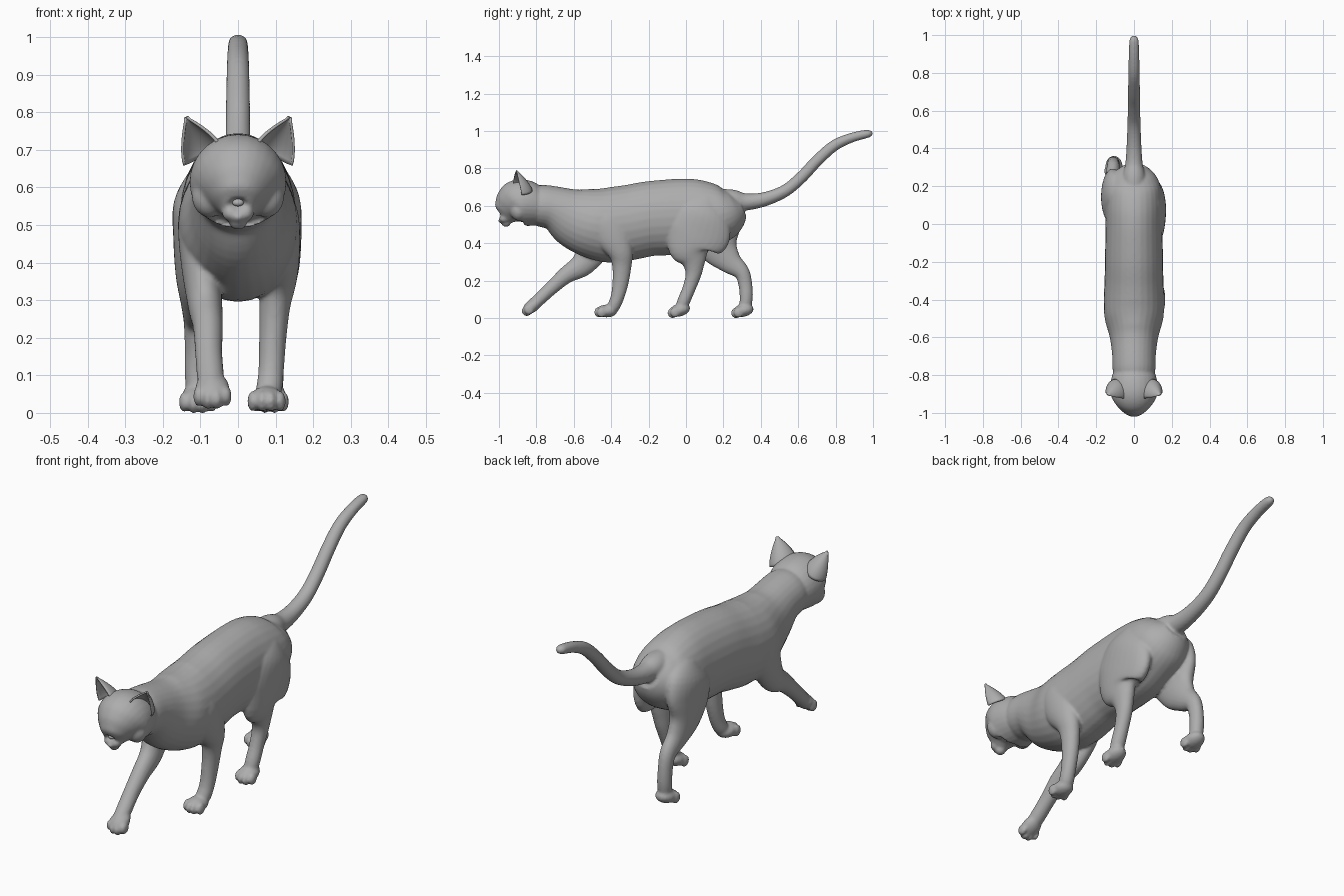
import bpy, bmesh, math
from mathutils import Vector, Matrix

if "Cube" in bpy.data.objects:
    bpy.data.objects.remove(bpy.data.objects["Cube"])

grey = bpy.data.materials.new("grey")
grey.diffuse_color = (0.42, 0.42, 0.42, 1)
grey.use_nodes = True
grey.node_tree.nodes["Principled BSDF"].inputs["Base Color"].default_value = grey.diffuse_color


def spline(rows, steps):
    """Catmull-Rom through rows of any width."""
    out, n = [], len(rows)
    for i in range(n - 1):
        a, b, c, d = (rows[max(0, min(n - 1, i + k))] for k in (-1, 0, 1, 2))
        for s in range(steps):
            t = s / steps
            out.append([0.5 * (2 * q + (r - p) * t + (2 * p - 5 * q + 4 * r - w) * t * t
                               + (3 * q - p - 3 * r + w) * t ** 3) for p, q, r, w in zip(a, b, c, d)])
    return out + [list(rows[-1])]


def loft(bm, rows, steps=5, sides=28):
    """Closed tube; rows are x, y, z, half width across x, half thickness."""
    pts = spline(rows, steps)
    rings = []
    for i, (x, y, z, rx, rn) in enumerate(pts):
        p, q = pts[max(i - 1, 0)], pts[min(i + 1, len(pts) - 1)]
        tan = Vector((0, q[1] - p[1], q[2] - p[2])).normalized()
        up = tan.cross(Vector((1, 0, 0)))
        rings.append([bm.verts.new(Vector((x, y, z)) + Vector((1, 0, 0)) * max(rx, .003) * math.cos(a)
                                   + up * max(rn, .003) * math.sin(a))
                      for a in (2 * math.pi * k / sides for k in range(sides))])
    for r0, r1 in zip(rings, rings[1:]):
        for k in range(sides):
            j = (k + 1) % sides
            bm.faces.new((r0[k], r0[j], r1[j], r1[k]))
    bm.faces.new(rings[0][::-1])
    bm.faces.new(rings[-1])


def ball(bm, centre, radii, tilt=0, turn=0):
    m = (Matrix.Translation(centre) @ Matrix.Rotation(turn, 4, 'Z') @ Matrix.Rotation(tilt, 4, 'X')
         @ Matrix.Diagonal((*radii, 1)))
    bmesh.ops.create_uvsphere(bm, u_segments=20, v_segments=12, radius=1, matrix=m)


def paw(bm, x, y, z, tilt=0):
    """Paw pad with four toes."""
    turn = Matrix.Rotation(tilt, 3, 'X')
    ball(bm, (x, y, z), (.046, .058, .034), tilt)
    for k, back in ((-1.5, .014), (-.5, 0), (.5, 0), (1.5, .014)):
        p = Vector((x, y, z)) + turn @ Vector((k * .0245, -.04 + back, -.006))
        ball(bm, p, (.0145, .027, .028), tilt)


def finish(name, bm):
    bmesh.ops.recalc_face_normals(bm, faces=bm.faces)
    me = bpy.data.meshes.new(name)
    bm.to_mesh(me)
    bm.free()
    me.materials.append(grey)
    for p in me.polygons:
        p.use_smooth = True
    ob = bpy.data.objects.new(name, me)
    bpy.context.collection.objects.link(ob)
    return ob


bm = bmesh.new()
# torso and neck: y, top, bottom, half width
torso = [(-.86, .70, .52, .09), (-.78, .712, .49, .112), (-.70, .705, .465, .115), (-.60, .70, .375, .128),
         (-.50, .695, .32, .155), (-.40, .70, .295, .16), (-.30, .712, .31, .156), (-.20, .73, .33, .154),
         (-.10, .74, .335, .152), (0, .745, .34, .15), (.10, .737, .36, .15), (.20, .71, .41, .14),
         (.26, .685, .47, .11), (.30, .65, .54, .06)]
loft(bm, [(0, y, (t + b) / 2, w, (t - b) / 2) for y, t, b, w in torso])
# head
head = [(-.74, .69, .52, .09), (-.80, .715, .495, .115), (-.86, .738, .488, .128), (-.90, .738, .485, .125),
        (-.93, .705, .485, .104), (-.955, .655, .487, .076), (-.972, .61, .49, .05), (-.985, .577, .50, .03),
        (-.99, .56, .52, .012)]
loft(bm, [(0, y, (t + b) / 2, w, (t - b) / 2) for y, t, b, w in head])
# whisker pads, chin and cheeks
for s in (-1, 1):
    ball(bm, (s * .018, -.972, .531), (.025, .027, .022))
    ball(bm, (s * .075, -.895, .575), (.048, .045, .055))
ball(bm, (0, -.962, .505), (.024, .024, .018))
# tail
loft(bm, [(0, .18, .63, .06, .06), (.0, .25, .628, .06, .058), (0, .32, .62, .046, .046), (0, .42, .635, .039, .038),
          (0, .53, .68, .035, .033), (0, .62, .755, .033, .032), (0, .70, .84, .032, .031),
          (0, .79, .92, .03, .03), (0, .88, .962, .028, .026), (0, .96, .983, .026, .023),
          (0, .985, .986, .02, .018), (0, .998, .987, .008, .008)])
# planted front leg
loft(bm, [(.09, -.46, .60, .04, .05), (.105, -.43, .53, .055, .09), (.112, -.39, .44, .053, .095),
          (.108, -.35, .35, .048, .067), (.098, -.343, .28, .041, .052), (.092, -.35, .19, .036, .043),
          (.088, -.367, .11, .034, .036), (.082, -.39, .055, .034, .033), (.08, -.40, .03, .02, .02)])
paw(bm, .076, -.425, .037)
# reaching front leg
loft(bm, [(-.09, -.43, .58, .04, .05), (-.105, -.45, .50, .053, .09), (-.10, -.48, .40, .052, .09),
          (-.088, -.55, .29, .046, .066), (-.08, -.64, .23, .04, .046), (-.078, -.72, .16, .036, .037),
          (-.073, -.79, .095, .036, .034), (-.07, -.83, .065, .03, .03)])
paw(bm, -.068, -.822, .064, .6)
# forward hind leg
loft(bm, [(.08, .12, .64, .05, .07), (.10, .09, .56, .066, .15), (.108, .055, .45, .06, .18),
          (.108, .025, .37, .052, .125), (.1, .04, .30, .042, .066), (.094, .04, .235, .036, .043),
          (.09, .017, .16, .033, .035), (.088, -.01, .095, .034, .034), (.086, -.03, .045, .03, .03)])
paw(bm, .084, -.035, .042, .25)
# trailing hind leg
loft(bm, [(-.08, .12, .64, .05, .07), (-.105, .14, .56, .066, .14), (-.115, .15, .46, .057, .145),
          (-.117, .18, .37, .049, .105), (-.113, .235, .30, .04, .066), (-.11, .297, .245, .035, .043),
          (-.11, .317, .18, .032, .037), (-.109, .322, .11, .033, .035), (-.108, .315, .05, .03, .032)])
paw(bm, -.106, .305, .04, .2)
body = finish("body", bm)
# fuse all limbs into one skin
rm = body.modifiers.new("fuse", 'REMESH')
rm.mode, rm.voxel_size, rm.use_smooth_shade = 'VOXEL', .007, True
sm = body.modifiers.new("soften", 'SMOOTH')
sm.factor, sm.iterations = .5, 5

# ears: half-cone shells open to the front
bm = bmesh.new()
base, tip = Vector((.094, -.89, .685)), Vector((.138, -.907, .786))
across, depth = Vector((.047, .022, -.026)), Vector((-.012, .062, .005))
grid = []
for i in range(11):
    v = i / 10
    s = max(1 - v ** 1.5, .05)
    grid.append([bm.verts.new(base.lerp(tip, v) + (across * math.cos(a) + depth * math.sin(a)) * s)
                 for a in (math.pi * (k / 14 * 1.1 - .05) for k in range(15))])
for r0, r1 in zip(grid, grid[1:]):
    for k in range(14):
        bm.faces.new((r0[k], r0[k + 1], r1[k + 1], r1[k]))
ears = finish("ears", bm)
so = ears.modifiers.new("thickness", 'SOLIDIFY')
so.thickness, so.offset = .007, 0

# eyes with lids
bm = bmesh.new()
ball(bm, (.051, -.956, .603), (.021, .009, .013), turn=.6)
eyes = finish("eyes", bm)
bm = bmesh.new()
place = Matrix.Translation((.051, -.958, .603)) @ Matrix.Rotation(.6, 4, 'Z') @ Matrix.Rotation(-.25, 4, 'Y')
n, m = 24, 8
rim = [[bm.verts.new(place @ Vector(((.023 + .004 * math.cos(b)) * math.cos(a), .005 * math.sin(b),
                                     (.015 + .004 * math.cos(b)) * math.sin(a))))
        for b in (2 * math.pi * j / m for j in range(m))] for a in (2 * math.pi * i / n for i in range(n))]
for i in range(n):
    for j in range(m):
        bm.faces.new((rim[i][j], rim[(i + 1) % n][j], rim[(i + 1) % n][(j + 1) % m], rim[i][(j + 1) % m]))
lids = finish("eyelids", bm)
for ob in (ears, eyes, lids):
    ob.modifiers.new("mirror", 'MIRROR')

# nose
bm = bmesh.new()
ball(bm, (0, -.984, .56), (.016, .012, .01), tilt=.5)
finish("nose", bm)
